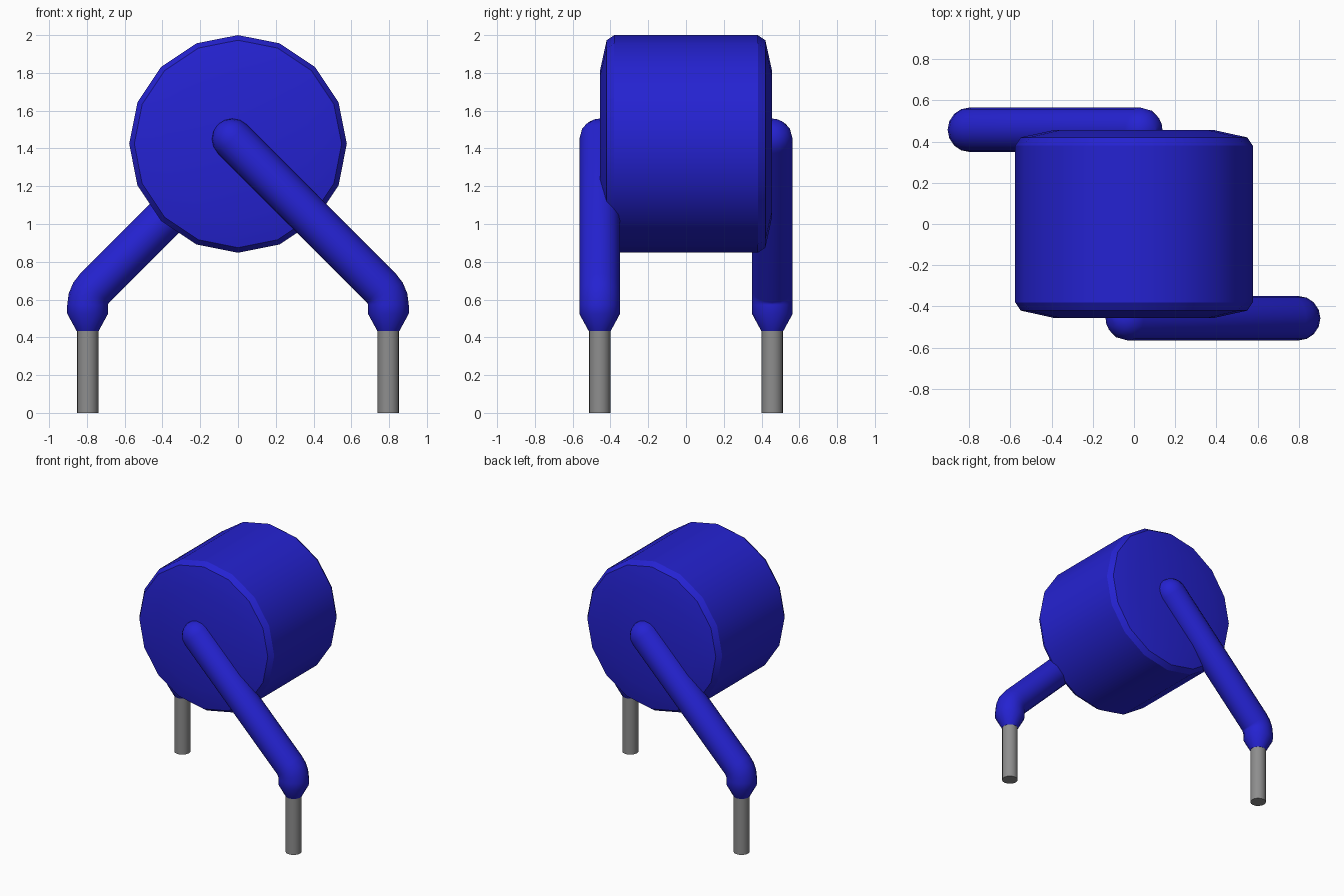
import bpy, bmesh, math
from mathutils import Vector, Matrix

cube = bpy.data.objects.get("Cube")
if cube:
    bpy.data.objects.remove(cube, do_unlink=True)


def material(name, rgb):
    m = bpy.data.materials.new(name)
    m.use_nodes = True
    m.diffuse_color = (*rgb, 1)
    m.node_tree.nodes["Principled BSDF"].inputs["Base Color"].default_value = (*rgb, 1)
    return m


blue = material("blue_coating", (0.018, 0.016, 0.64))
grey = material("grey_metal", (0.27, 0.27, 0.27))


def sweep(name, rings, sides, mat, spin=0.0):
    """Skin circles given as (centre, direction in the xz plane, radius)."""
    bm = bmesh.new()
    loops = []
    for centre, direction, radius in rings:
        d = Vector(direction).normalized()
        u = Vector((0, 1, 0)) if abs(d.y) < 0.5 else Vector((0, 0, 1))
        v = d.cross(u)
        angles = [2 * math.pi * i / sides for i in range(sides)]
        loops.append([bm.verts.new(Vector(centre) + radius * (math.cos(a) * u + math.sin(a) * v))
                      for a in angles])
    for a, b in zip(loops, loops[1:]):
        for i in range(sides):
            j = (i + 1) % sides
            bm.faces.new((a[i], a[j], b[j], b[i]))
    bm.faces.new(loops[0])
    bm.faces.new(loops[-1])
    bmesh.ops.rotate(bm, verts=bm.verts, cent=(0, 0, 0), matrix=Matrix.Rotation(spin, 3, 'Z'))
    bmesh.ops.recalc_face_normals(bm, faces=bm.faces)
    mesh = bpy.data.meshes.new(name)
    bm.to_mesh(mesh)
    bm.free()
    mesh.materials.append(mat)
    ob = bpy.data.objects.new(name, mesh)
    bpy.context.collection.objects.link(ob)
    bpy.ops.object.select_all(action='DESELECT')
    ob.select_set(True)
    bpy.context.view_layer.objects.active = ob
    bpy.ops.object.shade_smooth_by_angle(angle=math.radians(31))
    return ob


# Drum body with a chamfered rim and slightly domed ends
half = [(0.455, 0.39), (0.42, 0.549), (0.38, 0.576)]
profile = [(-y, r) for y, r in half] + [(y, r) for y, r in reversed(half)]
sweep("body", [((0, y, 1.424), (0, 1, 0), r) for y, r in profile], 16, blue)

# Coated leg: round tip, 45 degree run, bend, then taper onto the wire
R, BEND, LEG_X, LEG_Y = 0.108, 0.125, 0.796, -0.457
slope = Vector((1, 0, -1)).normalized()
down = Vector((0, 0, -1))
tip = Vector((-0.03, LEG_Y, 1.45))
leg = []
for t in (88, 67.5, 45, 22.5, 0):
    a = math.radians(t)
    leg.append((tip - slope * R * math.sin(a), slope, R * math.cos(a)))
pivot = Vector((LEG_X - BEND, LEG_Y, 0.572))
for t in (45, 30, 15, 0):
    a = math.radians(t)
    out = Vector((math.cos(a), 0, math.sin(a)))
    leg.append((pivot + out * BEND, (math.sin(a), 0, -math.cos(a)), R))
leg += [((LEG_X, LEG_Y, 0.525), down, R), ((LEG_X, LEG_Y, 0.433), down, 0.058)]

# Bare wire end
wire = [((LEG_X, LEG_Y, 0.45), down, 0.057), ((LEG_X, LEG_Y, 0), down, 0.057)]

# The rear leg is the front leg turned half a circle
for side, spin in (("front", 0.0), ("back", math.pi)):
    sweep(side + "_leg", leg, 16, blue, spin)
    sweep(side + "_wire", wire, 16, grey, spin)
